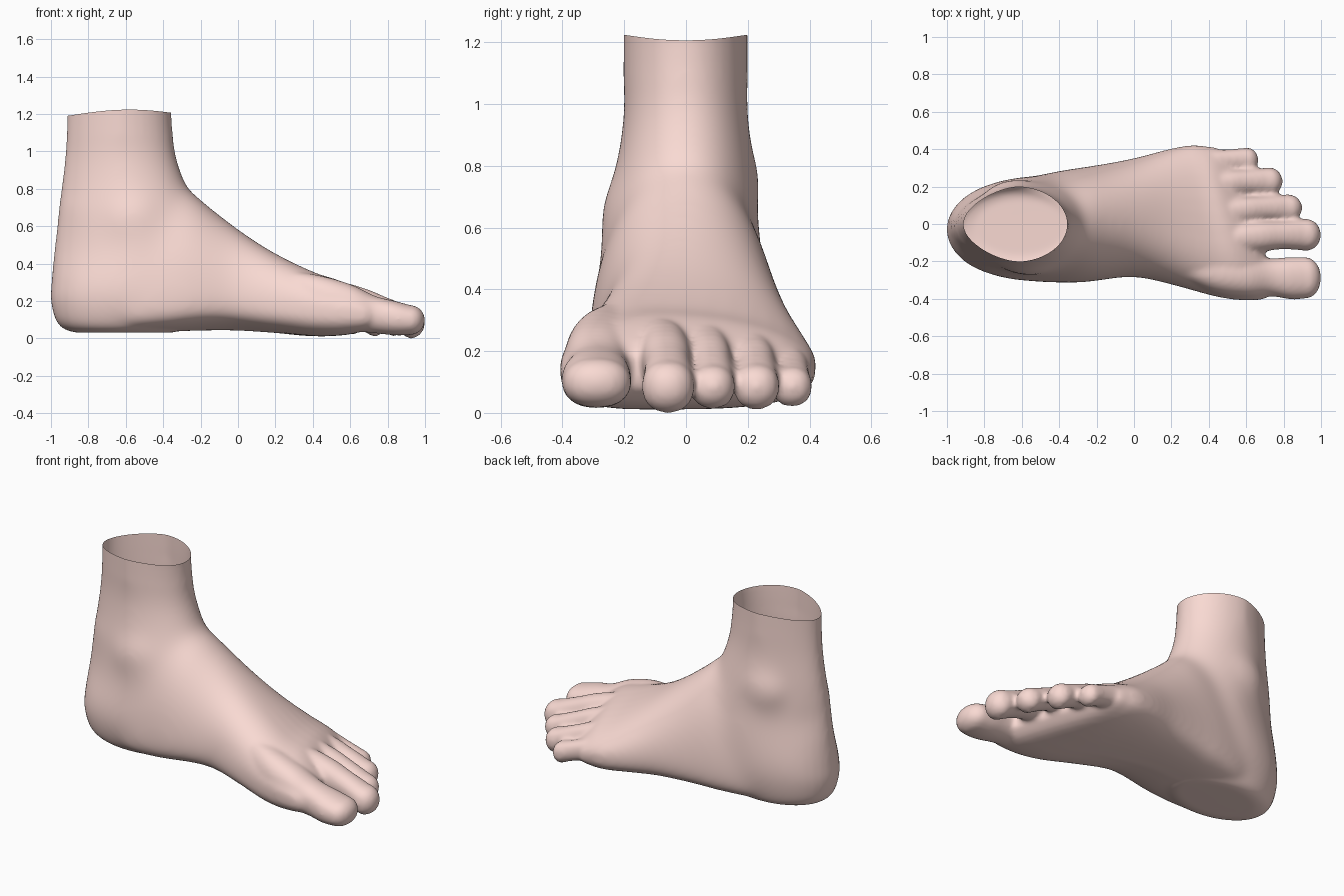
import bpy, bmesh, math
from mathutils import Matrix

if "Cube" in bpy.data.objects:
    bpy.data.objects.remove(bpy.data.objects["Cube"])

N = 40
bm = bmesh.new()


def resample(rows, steps=5):
    """Catmull-Rom interpolation through rows of section parameters."""
    out = []
    for i in range(len(rows) - 1):
        a, b, c, d = rows[max(i - 1, 0)], rows[i], rows[i + 1], rows[min(i + 2, len(rows) - 1)]
        for k in range(steps):
            t = k / steps
            out.append([0.5 * (2 * q + (r - p) * t + (2 * p - 5 * q + 4 * r - s) * t * t
                               + (3 * q - p - 3 * r + s) * t ** 3) for p, q, r, s in zip(a, b, c, d)])
    return out + [list(rows[-1])]


def loft(rings):
    """Closed skin through rings of equal point count."""
    vs = [[bm.verts.new(p) for p in r] for r in rings]
    for a, b in zip(vs, vs[1:]):
        for i in range(N):
            j = (i + 1) % N
            bm.faces.new((a[i], a[j], b[j], b[i]))
    bm.faces.new(vs[0])
    bm.faces.new(vs[-1])


def power(v, e):
    return math.copysign(abs(v) ** e, v)


def ramp(v, a, b):
    """Smooth step from 0 at a to 1 at b."""
    t = min(max((v - a) / (b - a), 0), 1)
    return t * t * (3 - 2 * t)


ANGLES = [2 * math.pi * i / N for i in range(N)]


# Leg and heel: horizontal sections (z, xmin, xmax, ymin, ymax), narrowed at the back tendon
def leg_ring(z, x0, x1, y0, y1):
    pts = []
    for t in ANGLES:
        c, s = math.cos(t), math.sin(t)
        s *= 1 - .22 * ramp(z, .25, .6) * max(0, -c)
        pts.append(((x0 + x1) / 2 + (x1 - x0) / 2 * c, (y0 + y1) / 2 + (y1 - y0) / 2 * s, z))
    return pts


leg = [(.03, -.86, -.35, -.17, .14), (.05, -.93, -.30, -.23, .18), (.10, -.975, -.22, -.27, .21),
       (.20, -1.0, -.10, -.305, .245), (.30, -.997, -.08, -.305, .255), (.45, -.983, -.08, -.285, .255),
       (.60, -.966, -.16, -.27, .24), (.70, -.956, -.22, -.255, .232), (.80, -.943, -.265, -.23, .222),
       (.95, -.925, -.32, -.207, .206), (1.1, -.915, -.35, -.203, .20), (1.3, -.91, -.36, -.203, .20)]
loft([leg_ring(*r) for r in resample(leg)])


# Foot: upright sections (x, shear, ymin, ymax, ztop, zbottom, ypeak)
def foot_ring(x, shear, y0, y1, top, bot, peak):
    wide = bot + min(.15, (top - bot) * .45)
    arch = .04 * math.exp(-((x + .1) / .28) ** 2)
    pts = []
    for t in ANGLES:
        c, s = math.cos(t), math.sin(t)
        e = 1 if s > 0 else .65
        c, s = power(c, e), power(s, e)
        y = peak + c * ((y1 - peak) if c > 0 else (peak - y0))
        z = wide + s * ((top - wide) if s > 0 else (wide - bot))
        if s < 0 and c < 0:
            z += arch * c * s
        pts.append((x - shear * (y + .1), y, z))
    return pts


foot = [(-.80, 0, -.17, .13, .55, .04, 0), (-.60, 0, -.295, .235, .72, .033, 0),
        (-.40, 0, -.315, .285, .81, .035, 0), (-.27, 0, -.315, .305, .80, .04, 0),
        (-.15, 0, -.30, .325, .705, .043, 0), (0, 0, -.285, .355, .588, .042, -.02),
        (.20, .10, -.33, .395, .457, .03, -.05), (.40, .20, -.392, .42, .355, .012, -.10),
        (.53, .28, -.408, .415, .31, .015, -.10), (.62, .33, -.39, .40, .25, .035, -.10),
        (.68, .33, -.30, .32, .19, .08, -.10)]
loft([foot_ring(*r) for r in resample(foot)])


# Toes: (x, y, z, half width, half height) along the toe, with a rounded tip
def toe(rows, tip):
    rows = resample(rows)
    x, y, z, ry, rz = rows[-1]
    for k in range(1, 8):
        a = k / 8 * math.pi / 2
        rows.append((x + (tip - x) * math.sin(a), y, z, ry * math.cos(a), rz * math.cos(a)))
    rows.append((tip, y, z, ry * .08, rz * .08))
    loft([[(x, y + ry * power(math.cos(t), .9), z + rz * power(math.sin(t), .9)) for t in ANGLES]
          for x, y, z, ry, rz in rows])


toe([(.20, -.20, .24, .07, .13), (.42, -.26, .20, .11, .14), (.60, -.285, .165, .11, .125),
     (.73, -.285, .128, .101, .10), (.84, -.29, .108, .113, .092), (.92, -.288, .098, .110, .08)], 1.0)

# Lesser toes: root y, tip y, tip x, length, ball half width, root height
for y0, y1, tip, length, r, h in [(-.09, -.058, 1.0, .68, .086, .212), (.045, .086, .90, .64, .073, .215),
                                  (.185, .228, .795, .60, .075, .195), (.305, .343, .665, .50, .066, .165)]:
    rows = []
    for f, zf, wy, wz in [(0, 1, .7, 1), (.3, 1, .9, 1.08), (.52, .74, .95, 1.05),
                          (.68, .46, .88, .95), (.80, .2, .93, .96), (.88, 0, 1, 1)]:
        rows.append((tip - length * (1 - f), y0 + (y1 - y0) * min(f * 1.4, 1),
                     .084 + (h - .084) * zf, r * wy, r * wz))
    toe(rows, tip)

# Ankle bones
for x, y, z, rx, ry, rz in [(-.56, -.13, .62, .21, .15, .21), (-.63, .10, .74, .19, .146, .19)]:
    bmesh.ops.create_uvsphere(bm, u_segments=24, v_segments=16, radius=1,
                              matrix=Matrix.Translation((x, y, z)) @ Matrix.Diagonal((rx, ry, rz, 1)))

bmesh.ops.recalc_face_normals(bm, faces=bm.faces)
mesh = bpy.data.meshes.new("foot")
bm.to_mesh(mesh)
bm.free()
obj = bpy.data.objects.new("foot", mesh)
bpy.context.collection.objects.link(obj)
bpy.context.view_layer.objects.active = obj
obj.select_set(True)

# Fuse everything into one skin
rem = obj.modifiers.new("fuse", 'REMESH')
rem.mode, rem.voxel_size = 'VOXEL', .013
bpy.ops.object.modifier_apply(modifier="fuse")

# Blend the ankle and instep strongly, the toes only lightly
group = obj.vertex_groups.new(name="ankle")
for v in obj.data.vertices:
    x, y, z = v.co
    w = ramp(x, -.92, -.7) * (1 - ramp(x, 0, .3)) * (1 - ramp(z, .95, 1.1)) * ramp(z, .03, .2)
    if w > .01:
        group.add([v.index], w, 'REPLACE')
for name, iterations in (("blend", 170), ("soften", 9)):
    smo = obj.modifiers.new(name, 'SMOOTH')
    smo.factor, smo.iterations = .5, iterations
    if name == "blend":
        smo.vertex_group = "ankle"
    bpy.ops.object.modifier_apply(modifier=name)

# Open the leg at the top with a slightly wavy rim
bm = bmesh.new()
bm.from_mesh(obj.data)
bmesh.ops.bisect_plane(bm, geom=bm.verts[:] + bm.edges[:] + bm.faces[:], plane_co=(0, 0, 1.19),
                       plane_no=(0, 0, 1), clear_outer=True)
for v in bm.verts:
    if v.is_boundary:
        v.co.z = 1.19 + .033 * math.cos((v.co.x + .58) / .33 * math.pi / 2)
    v.co.z = max(v.co.z, 0)
bm.to_mesh(obj.data)
bm.free()
bpy.ops.object.shade_smooth()

skin = bpy.data.materials.new("skin")
skin.diffuse_color = (.95, .70, .65, 1)
skin.use_nodes = True
skin.node_tree.nodes["Principled BSDF"].inputs["Base Color"].default_value = skin.diffuse_color
obj.data.materials.clear()
obj.data.materials.append(skin)
